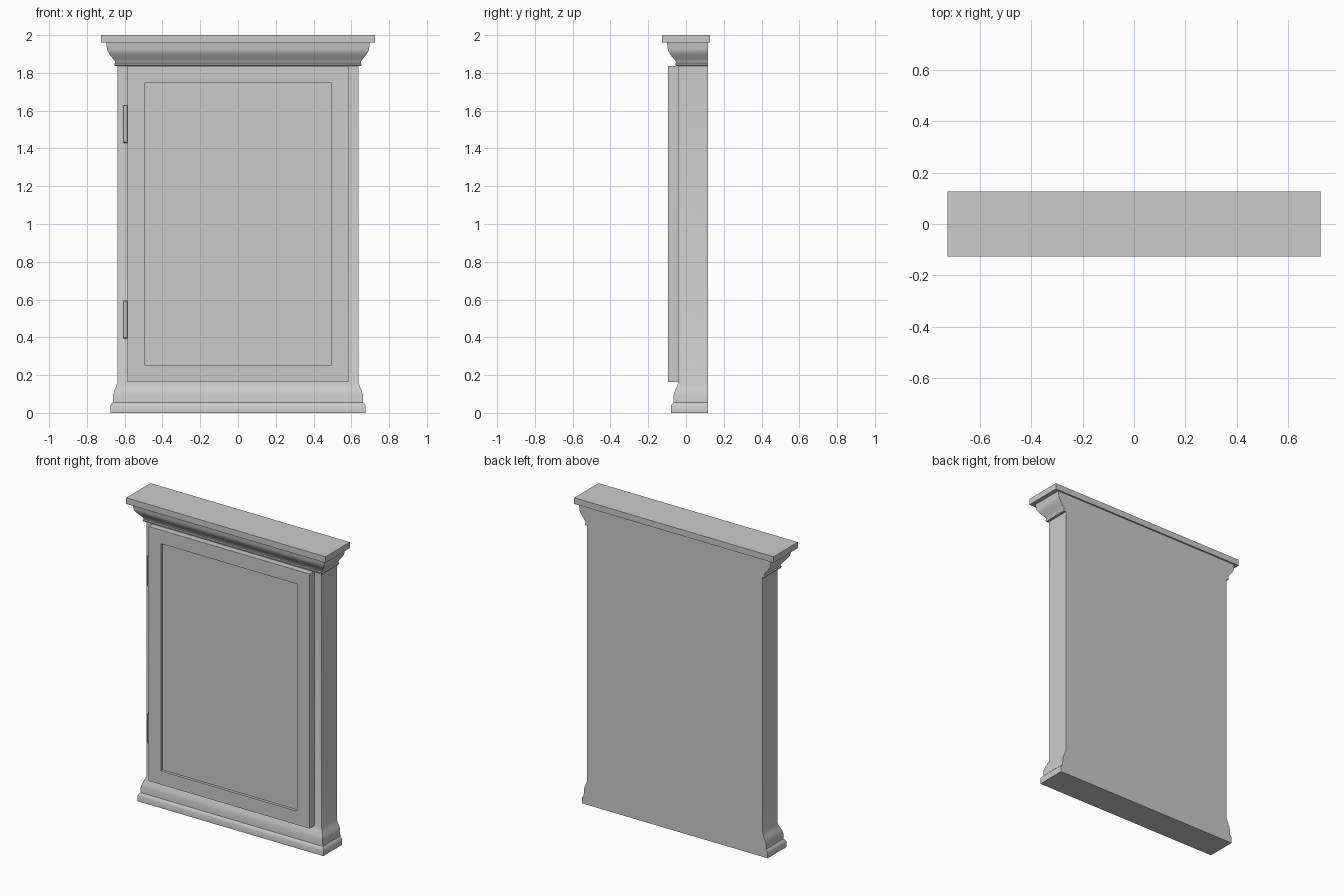
import bpy, bmesh

if "Cube" in bpy.data.objects:
    bpy.data.objects.remove(bpy.data.objects["Cube"])


def finish(name, bm, smooth=False):
    bmesh.ops.recalc_face_normals(bm, faces=bm.faces)
    mesh = bpy.data.meshes.new(name)
    bm.to_mesh(mesh)
    bm.free()
    obj = bpy.data.objects.new(name, mesh)
    bpy.context.collection.objects.link(obj)
    if smooth:
        bpy.ops.object.select_all(action='DESELECT')
        obj.select_set(True)
        bpy.context.view_layer.objects.active = obj
        bpy.ops.object.shade_smooth_by_angle(angle=0.6)
    return obj


def box_mesh(x0, x1, y0, y1, z0, z1):
    bm = bmesh.new()
    bmesh.ops.create_cube(bm, size=1)
    for v in bm.verts:
        v.co.x = x1 if v.co.x > 0 else x0
        v.co.y = y1 if v.co.y > 0 else y0
        v.co.z = z1 if v.co.z > 0 else z0
    return bm


HALF_W, FRONT, BACK = 0.638, -0.041, 0.116

# Case: base moulding, plain body and crown moulding as (height, overhang);
# the mouldings run round the front and sides, the back stays flush
profile = [(0, 0.038), (0.036, 0.038), (0.045, 0.034), (0.055, 0.025),
           (0.095, 0.024), (0.115, 0.018), (0.135, 0.009), (0.16, 0),
           (1.836, 0), (1.838, 0.014), (1.848, 0.017), (1.852, 0.012),
           (1.862, 0.014), (1.875, 0.024), (1.895, 0.040), (1.915, 0.053),
           (1.925, 0.055), (1.96, 0.060)]
bm = bmesh.new()
rings = []
for z, d in profile:
    w = HALF_W + d
    rings.append([bm.verts.new(p) for p in (
        (-w, FRONT - d, z), (w, FRONT - d, z), (w, BACK, z), (-w, BACK, z))])
for lo, hi in zip(rings, rings[1:]):
    for i in range(4):
        j = (i + 1) % 4
        bm.faces.new((lo[i], lo[j], hi[j], hi[i]))
bm.faces.new(rings[0])
bm.faces.new(rings[-1])
finish("case_with_mouldings", bm, smooth=True)

# Top slab
finish("top_slab", box_mesh(-0.725, 0.725, -0.126, 0.126, 1.96, 2.0))

# Door with a recessed centre panel
bm = box_mesh(-0.585, 0.585, -0.094, FRONT, 0.163, 1.837)
front = min(bm.faces, key=lambda f: f.calc_center_median().y)
bmesh.ops.inset_region(bm, faces=[front], thickness=0.127)
bmesh.ops.inset_region(bm, faces=[front], thickness=0.0)
for v in front.verts:
    v.co.y += 0.018
finish("door", bm)

# Hinges on the left edge of the door
for name, z in (("lower_hinge", 0.495), ("upper_hinge", 1.53)):
    hinge = finish(name, box_mesh(-0.61, -0.585, -0.075, FRONT, z - 0.1, z + 0.1))
    bevel = hinge.modifiers.new("soft_edges", 'BEVEL')
    bevel.width = 0.003
    bevel.segments = 1
